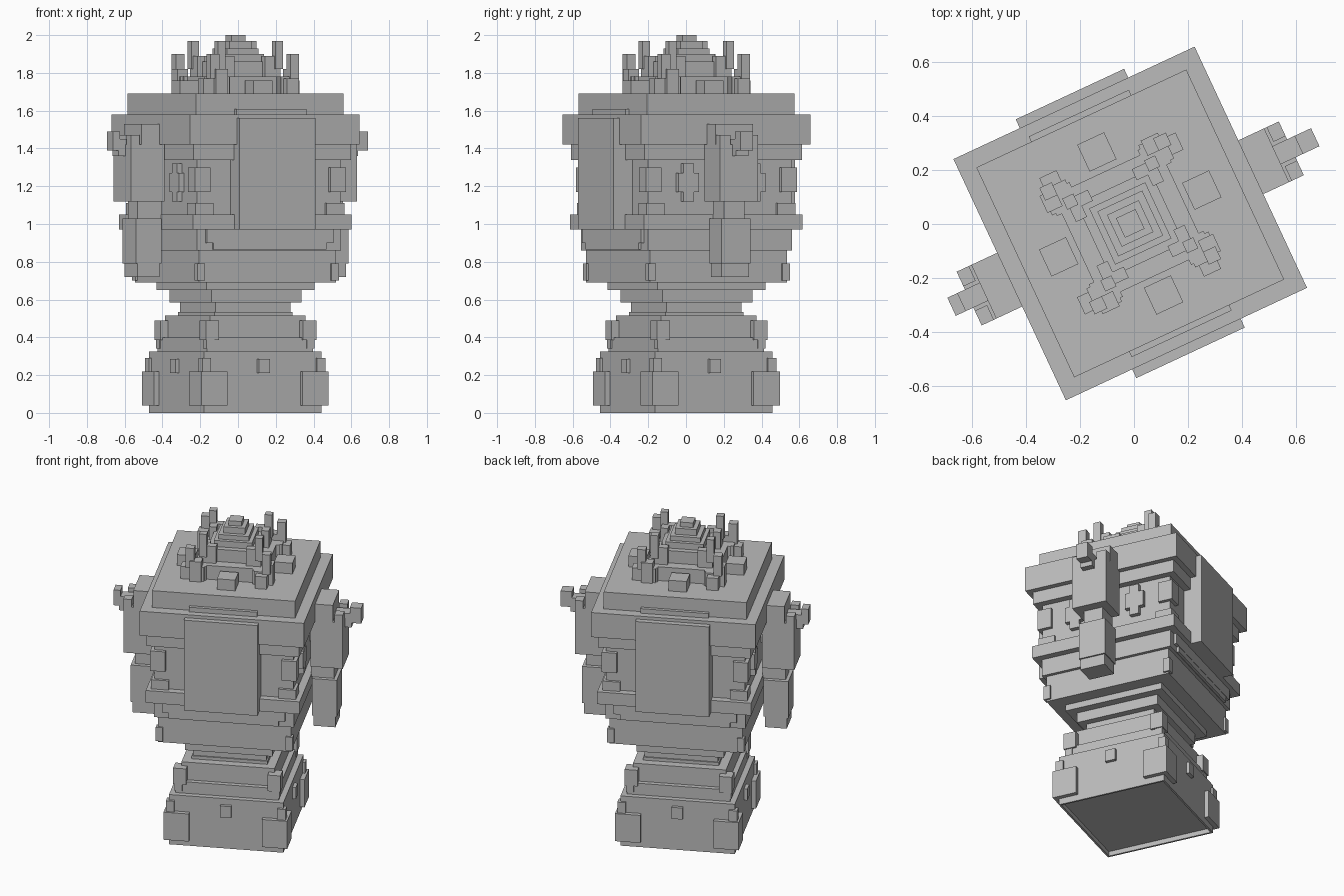
import bpy, bmesh, math
from mathutils import Matrix, Vector

# One grey for the whole trophy
grey = bpy.data.materials.new("stone_grey")
grey.diffuse_color = (0.5, 0.5, 0.5, 1)

# The trophy stands turned about the vertical axis
TURN = Matrix.Translation((-0.014, 0.002, 0)) @ Matrix.Rotation(math.radians(25), 4, 'Z')
QUARTERS = [Matrix.Rotation(math.pi / 2 * k, 4, 'Z') for k in range(4)]
HALVES = [QUARTERS[0], QUARTERS[2]]
ONE = [QUARTERS[0]]


def part(name, boxes, turns=ONE):
    """Object made of boxes (x0, x1, y0, y1, z0, z1), repeated for each turn."""
    bm = bmesh.new()
    for turn in turns:
        for x0, x1, y0, y1, z0, z1 in boxes:
            size = Matrix.Diagonal((x1 - x0, y1 - y0, z1 - z0, 1))
            mid = Matrix.Translation(((x0 + x1) / 2, (y0 + y1) / 2, (z0 + z1) / 2))
            bmesh.ops.create_cube(bm, size=1, matrix=turn @ mid @ size)
    me = bpy.data.meshes.new(name)
    bm.to_mesh(me)
    bm.free()
    me.materials.append(grey)
    ob = bpy.data.objects.new(name, me)
    ob.matrix_world = TURN
    bpy.context.collection.objects.link(ob)
    return ob


def slab(h, z0, z1):
    return (-h, h, -h, h, z0, z1)


def mirror_y(boxes):
    return boxes + [(a, b, -d, -c, e, f) for a, b, c, d, e, f in boxes]


# Foot: block with a shallow recess underneath
part("foot_block", [slab(0.344, 0.03, 0.325)])
part("foot_skirt", [(-0.344, 0.344, -0.344, -0.332, 0, 0.03)], QUARTERS)
part("foot_corner_post", [(0.22, 0.372, 0.22, 0.372, 0.04, 0.22),
                          (0.31, 0.36, 0.31, 0.36, 0.22, 0.29)], QUARTERS)
part("foot_stud", [(-0.033, 0.033, -0.365, -0.33, 0.21, 0.285)], QUARTERS)

# Stepped pedestal and neck
part("pedestal", [slab(0.31, 0.325, 0.40), slab(0.28, 0.40, 0.515)])
part("pedestal_corner", [(0.245, 0.323, 0.245, 0.323, 0.385, 0.49),
                         (0.27, 0.316, 0.27, 0.316, 0.34, 0.385)], QUARTERS)
part("neck", [slab(0.228, 0.515, 0.535), slab(0.22, 0.535, 0.585),
              slab(0.263, 0.585, 0.65), slab(0.315, 0.65, 0.69)])

# Cup body and rim
part("cup", [slab(0.40, 0.69, 0.86), slab(0.42, 0.86, 0.97),
             slab(0.463, 0.97, 1.05), slab(0.418, 1.05, 1.34),
             slab(0.46, 1.34, 1.42)])
part("rim", [slab(0.494, 1.42, 1.58)])
part("lid", [slab(0.43, 1.58, 1.69)])

# Corner trim on the cup
part("cup_corner_trim", [(0.35, 0.44, 0.35, 0.44, 1.17, 1.30),
                         (0.33, 0.435, 0.33, 0.435, 1.05, 1.11),
                         (0.37, 0.412, 0.37, 0.412, 0.70, 0.79)], QUARTERS)

# Front and back plaques with a ledge below and a strip above
part("plaque", [(-0.222, 0.222, -0.53, -0.40, 0.97, 1.56)], HALVES)
part("plaque_ledge", [(-0.33, 0.33, -0.435, -0.40, 0.865, 0.90),
                      (-0.37, 0.37, -0.437, -0.40, 0.90, 0.97)], HALVES)
part("plaque_strip", [(-0.205, 0.205, -0.452, -0.42, 1.58, 1.61)], HALVES)

# Cross ornaments on both sides of each handle
part("side_cross", mirror_y([(0.40, 0.447, 0.135, 0.255, 1.17, 1.27),
                             (0.40, 0.447, 0.165, 0.225, 1.12, 1.32)]), HALVES)

# Handles, one slightly longer at the tip
for side, turn, tip in (("right", QUARTERS[0], 0.758), ("left", QUARTERS[2], 0.732)):
    part(side + "_handle_upper", [(0.465, 0.66, -0.11, 0.11, 1.12, 1.42),
                                  (0.465, 0.60, -0.11, 0.11, 1.42, 1.53)], [turn])
    part(side + "_handle_prong", mirror_y([(0.61, 0.66, 0.05, 0.11, 1.42, 1.47)]) + [
        (0.60, 0.70, -0.037, 0.037, 1.36, 1.45),
        (0.69, tip, -0.037, 0.037, 1.39, 1.49)], [turn])
    part(side + "_handle_lower", [(0.47, 0.62, -0.085, 0.085, 0.79, 1.03),
                                  (0.48, 0.61, -0.08, 0.08, 0.72, 0.79),
                                  (0.46, 0.60, -0.06, 0.06, 1.03, 1.12)], [turn])

# Crown: two tiers with corner prongs and a stepped knob
part("crown_lower", [slab(0.215, 1.69, 1.78)])
part("crown_lower_prong", [(0.14, 0.25, 0.15, 0.235, 1.69, 1.78),
                           (0.15, 0.235, 0.14, 0.25, 1.69, 1.78),
                           (0.20, 0.295, 0.165, 0.235, 1.69, 1.77),
                           (0.165, 0.235, 0.20, 0.262, 1.69, 1.82),
                           (0.21, 0.262, 0.20, 0.25, 1.77, 1.90)], QUARTERS)
part("crown_block", [(-0.055, 0.055, -0.348, -0.238, 1.69, 1.76)], QUARTERS)
part("crown_upper", [slab(0.15, 1.78, 1.86), slab(0.115, 1.86, 1.90)])
part("crown_upper_prong", [(0.09, 0.18, 0.135, 0.18, 1.78, 1.89),
                           (0.135, 0.18, 0.09, 0.18, 1.78, 1.89),
                           (0.145, 0.19, 0.145, 0.19, 1.82, 1.97)], QUARTERS)
part("crown_knob", [slab(0.092, 1.90, 1.93), slab(0.065, 1.93, 1.97), slab(0.04, 1.97, 2.0)])
